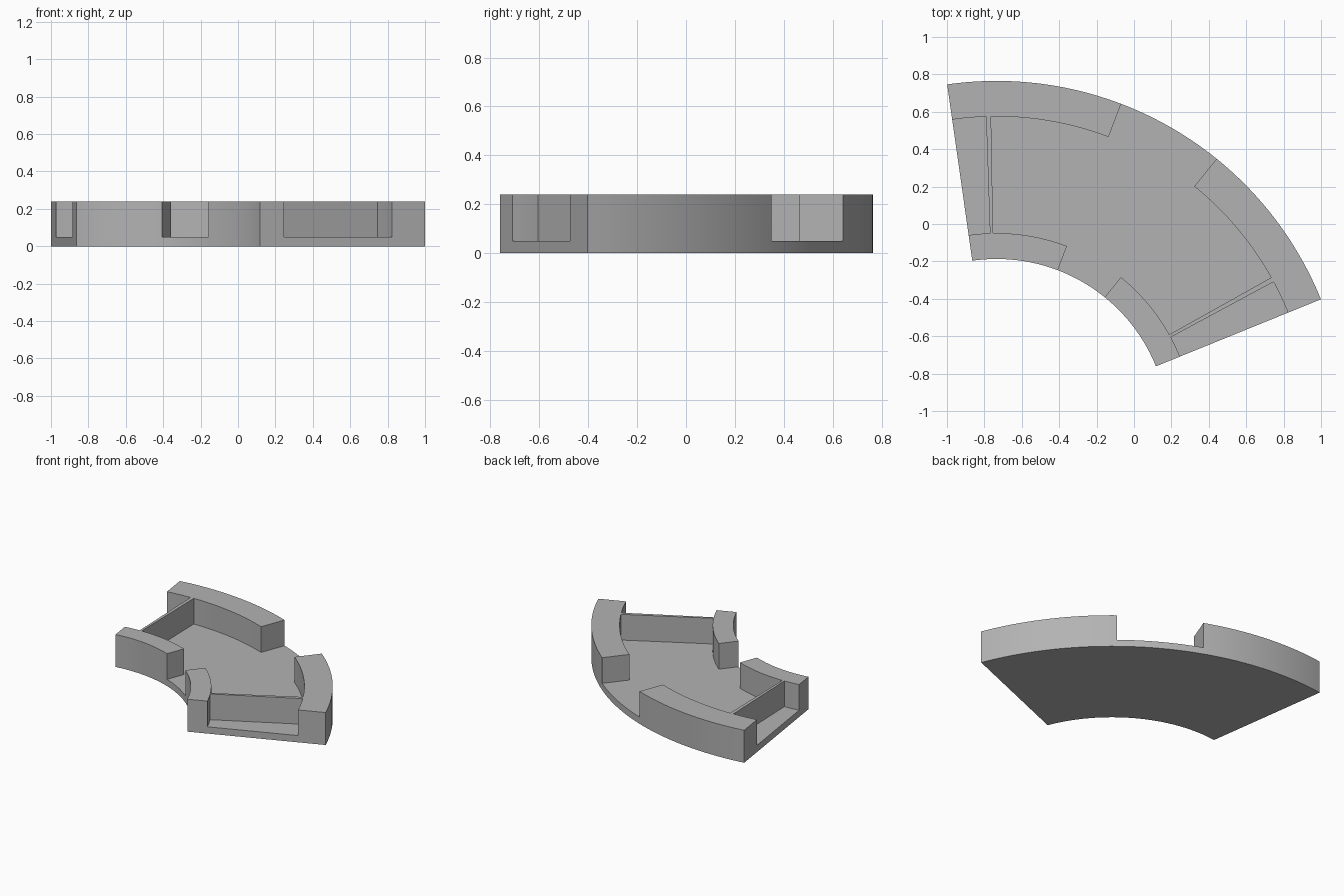
import bpy
import bmesh
from math import cos, sin, radians

if "Cube" in bpy.data.objects:
    bpy.data.objects.remove(bpy.data.objects["Cube"], do_unlink=True)

# Arc layout: centre, radii of the wall edges, and angles either side of the middle
CENTRE_X, CENTRE_Y = -0.735, -1.107
INNER, INNER_WALL, OUTER_WALL, OUTER = 0.92, 1.058, 1.682, 1.872
MIDDLE = 60.1
GAP, PANEL_IN, PANEL_OUT, HALF = 9.05, 30.9, 31.8, 38.0
FLOOR, TOP = 0.05, 0.24

grey = bpy.data.materials.new("mid grey")
grey.use_nodes = True
colour = (0.45, 0.45, 0.45, 1)
grey.diffuse_color = colour
grey.node_tree.nodes["Principled BSDF"].inputs["Base Color"].default_value = colour


def arc_steps():
    """Angles across the whole tile, with even steps between the part edges."""
    breaks = [-HALF, -PANEL_OUT, -PANEL_IN, -GAP, GAP, PANEL_IN, PANEL_OUT, HALF]
    steps = [breaks[0]]
    for a, b in zip(breaks, breaks[1:]):
        n = max(1, round((b - a) / 1.2))
        steps += [a + (b - a) * i / n for i in range(1, n + 1)]
    return steps


def is_raised(ring, angle):
    """Curved side walls at both ends, each pair joined by a thin cross panel."""
    if ring != 1:
        return abs(angle) > GAP
    return PANEL_IN < abs(angle) < PANEL_OUT


def raise_faces(bm, faces, height, keep):
    result = bmesh.ops.extrude_face_region(bm, geom=faces, use_keep_orig=keep)
    verts = [g for g in result["geom"] if isinstance(g, bmesh.types.BMVert)]
    bmesh.ops.translate(bm, verts=verts, vec=(0, 0, height))
    if not keep:
        old = [f for f in faces if f.is_valid]
        if old:
            bmesh.ops.delete(bm, geom=old, context="FACES")


bm = bmesh.new()
angles = arc_steps()
radii = [INNER, INNER_WALL, OUTER_WALL, OUTER]

# Flat curved footprint
rows = []
for angle in angles:
    t = radians(MIDDLE + angle)
    rows.append([bm.verts.new((CENTRE_X + r * cos(t), CENTRE_Y + r * sin(t), 0))
                 for r in radii])
for a, b in zip(rows, rows[1:]):
    for k in range(len(radii) - 1):
        bm.faces.new((a[k], a[k + 1], b[k + 1], b[k]))

# Floor slab
raise_faces(bm, bm.faces[:], FLOOR, True)

# Side walls and cross panels
mid = radians(MIDDLE)
walls = []
for f in bm.faces:
    if min(v.co.z for v in f.verts) < FLOOR - 0.001:
        continue
    x = sum(v.co.x for v in f.verts) / len(f.verts) - CENTRE_X
    y = sum(v.co.y for v in f.verts) / len(f.verts) - CENTRE_Y
    radius = (x * x + y * y) ** 0.5
    ring = 0 if radius < INNER_WALL else 1 if radius < OUTER_WALL - 0.001 else 2
    # Signed angle from the middle line
    across = y * cos(mid) - x * sin(mid)
    along = x * cos(mid) + y * sin(mid)
    angle = sum(a for a in (0,)) if along == 0 else None
    from_middle = abs(across) / radius
    limits = [sin(radians(a)) for a in (GAP, PANEL_IN, PANEL_OUT)]
    if ring == 1:
        raised = limits[1] < from_middle < limits[2]
    else:
        raised = from_middle > limits[0]
    if raised:
        walls.append(f)
raise_faces(bm, walls, TOP - FLOOR, False)
bmesh.ops.recalc_face_normals(bm, faces=bm.faces[:])

mesh = bpy.data.meshes.new("curved_walled_tile")
bm.to_mesh(mesh)
bm.free()
tile = bpy.data.objects.new("curved_walled_tile", mesh)
bpy.context.collection.objects.link(tile)
mesh.materials.append(grey)

# Smooth arcs with crisp corners
bpy.ops.object.select_all(action="DESELECT")
tile.select_set(True)
bpy.context.view_layer.objects.active = tile
bpy.ops.object.shade_smooth_by_angle(angle=radians(30))
